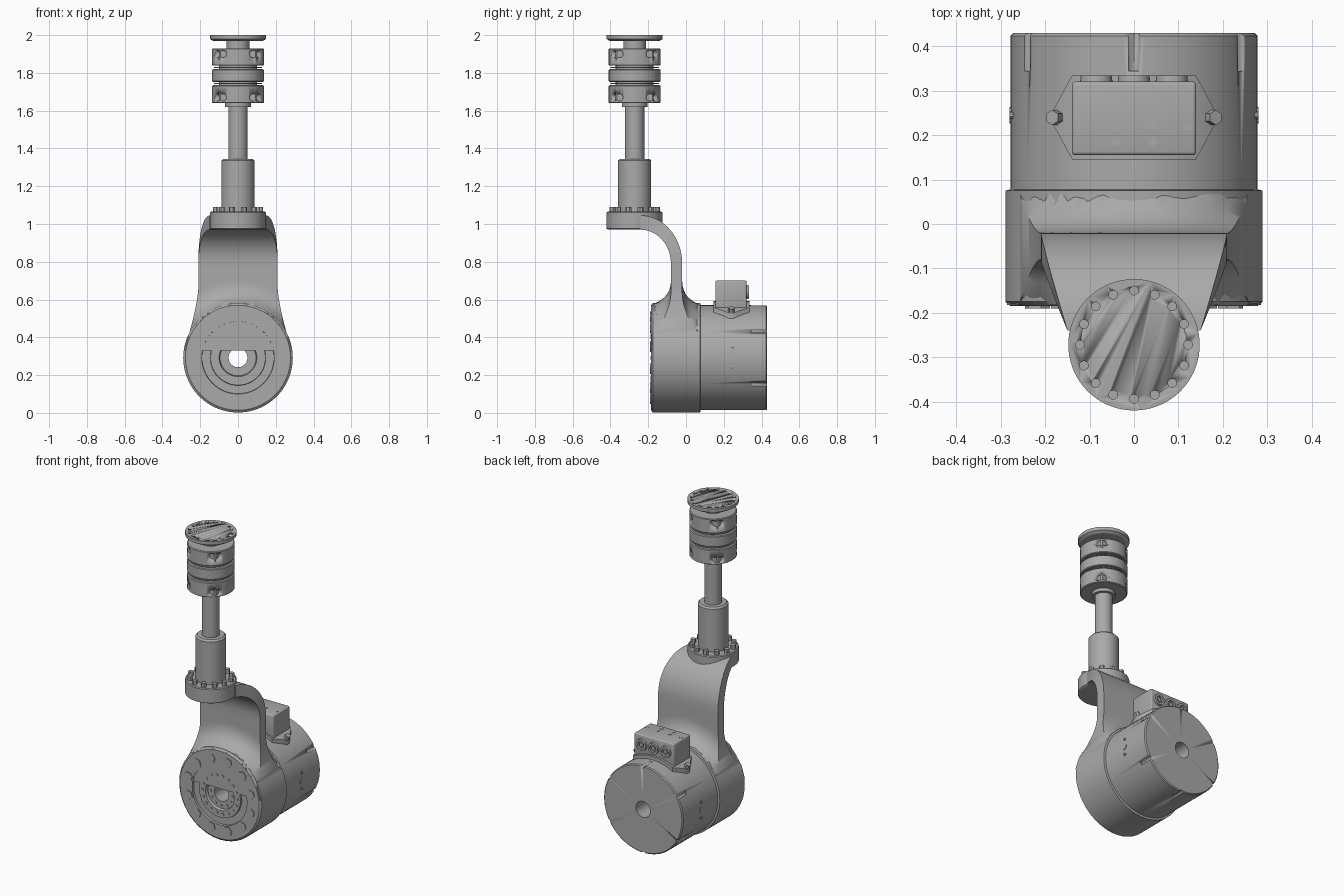
import bpy, bmesh
from math import cos, sin, pi, sqrt, hypot, radians
from mathutils import Matrix, Vector

if "Cube" in bpy.data.objects:
    bpy.data.objects.remove(bpy.data.objects["Cube"])

GREY = (0.4, 0.4, 0.4, 1)
metal = bpy.data.materials.new("machined_grey")
metal.use_nodes = True
metal.diffuse_color = GREY
metal.node_tree.nodes["Principled BSDF"].inputs["Base Color"].default_value = GREY

MOTOR_Z, MOTOR_R = 0.292, 0.29     # horizontal drive axis
SHAFT_Y = -0.272                   # vertical shaft axis
TO_Y = Matrix.Translation((0, 0, MOTOR_Z)) @ Matrix.Rotation(-pi / 2, 4, 'X')
TO_Z = Matrix.Translation((0, SHAFT_Y, 0))


def finish(name, bm, angle=30):
    bmesh.ops.recalc_face_normals(bm, faces=bm.faces[:])
    mesh = bpy.data.meshes.new(name)
    bm.to_mesh(mesh)
    bm.free()
    ob = bpy.data.objects.new(name, mesh)
    bpy.context.collection.objects.link(ob)
    mesh.materials.append(metal)
    activate(ob)
    bpy.ops.object.shade_smooth_by_angle(angle=radians(angle))
    return ob


def activate(ob):
    bpy.ops.object.select_all(action='DESELECT')
    ob.select_set(True)
    bpy.context.view_layer.objects.active = ob


def lathe(name, profile, frame, bored=False, sides=72):
    """Turn (radius, height) points about the frame's z axis."""
    bm = bmesh.new()
    rings = [[bm.verts.new(frame @ Vector((r * cos(2 * pi * i / sides), r * sin(2 * pi * i / sides), h)))
              for i in range(sides)] for r, h in profile]
    pairs = list(zip(rings, rings[1:]))
    if bored:
        pairs.append((rings[-1], rings[0]))
    else:
        bm.faces.new(rings[0])
        bm.faces.new(rings[-1])
    for a, b in pairs:
        for i in range(sides):
            j = (i + 1) % sides
            bm.faces.new((a[i], a[j], b[j], b[i]))
    return finish(name, bm)


def pegs(name, frames, radius, depth, sides=6):
    """Short cylinders standing on the origin of each frame, along its z."""
    bm = bmesh.new()
    for f in frames:
        bmesh.ops.create_cone(bm, cap_ends=True, segments=sides, radius1=radius, radius2=radius,
                              depth=depth, matrix=f @ Matrix.Translation((0, 0, depth / 2)))
    return finish(name, bm)


def circle(frame, count, radius, height, start=0):
    return [frame @ Matrix.Rotation(start + 2 * pi * k / count, 4, 'Z')
            @ Matrix.Translation((radius, 0, height)) for k in range(count)]


def cut(ob, cutter):
    cutter.hide_render = True
    mod = ob.modifiers.new("cut", 'BOOLEAN')
    mod.object, mod.operation, mod.solver = cutter, 'DIFFERENCE', 'EXACT'
    activate(ob)
    bpy.ops.object.modifier_apply(modifier=mod.name)
    bpy.data.objects.remove(cutter)


# Front housing with stepped face and through bore
lathe("front_housing", [(0.05, 0.08), (0.05, -0.165), (0.095, -0.165), (0.10, -0.183), (0.145, -0.183),
                        (0.147, -0.172), (0.19, -0.172), (0.192, -0.185), (0.278, -0.185),
                        (MOTOR_R, -0.175), (MOTOR_R, 0.075), (0.27, 0.08)], TO_Y, True)
pegs("face_bolts", circle(TO_Y, 12, 0.225, -0.190, radians(15)), 0.029, 0.01, 6)
pegs("hub_screws", circle(TO_Y, 18, 0.122, -0.187), 0.009, 0.01, 8)
pegs("inner_screws", circle(TO_Y, 12, 0.078, -0.169), 0.008, 0.01, 8)

# Rear motor can with rim slots and side screws
can = lathe("motor_can", [(0.05, 0.07), (0.05, 0.43), (0.272, 0.43), (0.278, 0.424), (0.278, 0.07)], TO_Y, True)
cut(can, pegs("rim_slot_cutter", circle(TO_Y, 6, 0.28, 0.345, radians(30)), 0.013, 0.1, 12))
for name, side in (("left", 1), ("right", -1)):
    for part, rad, heights in (("plug", 0.019, (0,)), ("screws", 0.008, (-0.05, 0.05))):
        pegs(f"{name}_side_{part}", [Matrix.Translation((side * 0.265, 0.245, MOTOR_Z + h))
             @ Matrix.Rotation(side * pi / 2, 4, 'Y') for h in heights], rad, 0.016, 10)


# Curved bracket: width and thickness follow the housing below and the flange above
def half_width(z):
    if z > 0.66:
        return 0.21
    t = (0.66 - z) / 0.33
    return 0.21 + 0.076 * t ** 1.4


def flare(x, z):
    t = max(0.0, min(1.0, (0.405 - hypot(x, z - MOTOR_Z)) / 0.115))
    return 1 - sqrt(1 - t * t)


def bracket_rows():
    rows = []
    for i in range(23):
        z = 0.33 + 0.02 * i
        rows.append((z, None))
    for i in range(1, 17):
        rows.append((0.79, i / 16 * pi / 2))
    return rows


bm = bmesh.new()
cols = 20
loops = []
for z, ang in bracket_rows():
    front, back = [], []
    for c in range(cols + 1):
        u = 2 * c / cols - 1
        if ang is None:
            x = u * half_width(z)
            f = flare(x, z)
            front.append((x, -0.08 - 0.103 * f, z))
            back.append((x, -0.02 + 0.094 * f, z))
        else:
            for side, ry, rz in ((front, 0.16, 0.18), (back, 0.22, 0.255)):
                y = -0.24 + ry * cos(ang)
                w = 0.21 - 0.06 * (1 - cos(ang)) ** 1.1
                side.append((u * w, y, z + rz * sin(ang)))
    loops.append([bm.verts.new(p) for p in front + back[::-1]])
for a, b in zip(loops, loops[1:]):
    for i in range(len(a)):
        j = (i + 1) % len(a)
        bm.faces.new((a[i], a[j], b[j], b[i]))
for end in (loops[0], loops[-1]):
    bm.faces.new(end)
finish("curved_bracket", bm, 40)

# Shaft flange, sleeve and rod
lathe("bracket_flange", [(0.14, 0.97), (0.148, 0.975), (0.148, 1.06), (0.143, 1.065)], TO_Z)
pegs("flange_bolts", circle(TO_Z, 12, 0.122, 1.06, radians(15)), 0.016, 0.03)
lathe("sleeve", [(0.088, 1.06), (0.088, 1.335), (0.078, 1.345)], TO_Z)
lathe("rod", [(0.051, 1.33), (0.051, 1.64)], TO_Z, sides=48)
lathe("rod_collar", [(0.068, 1.62), (0.068, 1.645)], TO_Z, sides=48)

# Flexible coupling: two clamp hubs, a middle ring and thin disc packs
for name, low, high in (("lower_hub", 1.64, 1.735), ("middle_ring", 1.752, 1.82), ("upper_hub", 1.838, 1.93)):
    ob = lathe(name, [(0.132, low), (0.137, low + 0.004), (0.137, high - 0.004), (0.132, high)], TO_Z)
    if "hub" in name:
        mid = 1.67 if low < 1.7 else 1.9
        holes = [TO_Z @ Matrix.Rotation(k * pi / 2, 4, 'Z') @ Matrix.Translation((0.1, s * 0.08, mid))
                 @ Matrix.Rotation(pi / 2, 4, 'Y') for k in range(4) for s in (-1, 1)]
        cut(ob, pegs("clamp_hole_cutter", holes, 0.019, 0.06, 16))
lathe("coupling_core", [(0.10, 1.70), (0.10, 1.88)], TO_Z)
for name, z in (("lower_disc", 1.741), ("upper_disc", 1.827)):
    lathe(name, [(0.128, z), (0.128, z + 0.005)], TO_Z)

# Output flange on a short neck
lathe("output_neck", [(0.06, 1.92), (0.06, 1.978)], TO_Z, sides=48)
top = lathe("output_flange", [(0.13, 1.968), (0.148, 1.979), (0.148, 2.0)], TO_Z)
cut(top, pegs("flange_hole_cutter", circle(TO_Z, 16, 0.122, 1.985), 0.01, 0.03, 12))

# Terminal box saddle, wrapped over the motor can
bm = bmesh.new()
loops = []
steps = 24
for i in range(steps + 1):
    x = 0.185 * (2 * i / steps - 1)
    w = 0.095 * min(1.0, max(0.12, (0.19 - abs(x)) / 0.05))
    z_top, z_low = (MOTOR_Z + sqrt(r * r - x * x) for r in (0.3, 0.265))
    loops.append([bm.verts.new(p) for p in ((x, 0.24 - w, z_low), (x, 0.24 + w, z_low),
                                            (x, 0.24 + w, z_top), (x, 0.24 - w, z_top))])
for a, b in zip(loops, loops[1:]):
    for i in range(4):
        j = (i + 1) % 4
        bm.faces.new((a[i], a[j], b[j], b[i]))
bm.faces.new(loops[0])
bm.faces.new(loops[-1])
finish("box_saddle", bm)
pegs("saddle_bolts", [Matrix.Translation((s * 0.17, 0.24, 0.53)) @ Matrix.Rotation(s * 0.5, 4, 'Y')
                      for s in (-1, 1)], 0.017, 0.03)

# Terminal box, lid screws and cable glands
bm = bmesh.new()
bmesh.ops.create_cube(bm, size=1, matrix=Matrix.Translation((0, 0.238, 0.625))
                      @ Matrix.Diagonal((0.28, 0.166, 0.15, 1)))
bmesh.ops.bevel(bm, geom=bm.edges[:], offset=0.008, segments=3, affect='EDGES', profile=0.5)
finish("terminal_box", bm)
pegs("lid_screws", [Matrix.Translation((x, y, 0.697)) for x, y in
     ((-0.12, 0.22), (-0.042, 0.22), (0.042, 0.22), (0.12, 0.22), (-0.042, 0.185), (0.042, 0.185))],
     0.011, 0.005)
for name, x in (("left", 0.085), ("middle", 0), ("right", -0.085)):
    frame = Matrix.Translation((x, 0, 0.64)) @ Matrix.Rotation(-pi / 2, 4, 'X')
    lathe(name + "_gland", [(0.022, 0.315), (0.022, 0.334), (0.035, 0.334), (0.037, 0.315)], frame, True, 32)
    lathe(name + "_gland_core", [(0.013, 0.315), (0.013, 0.329)], frame, sides=24)
